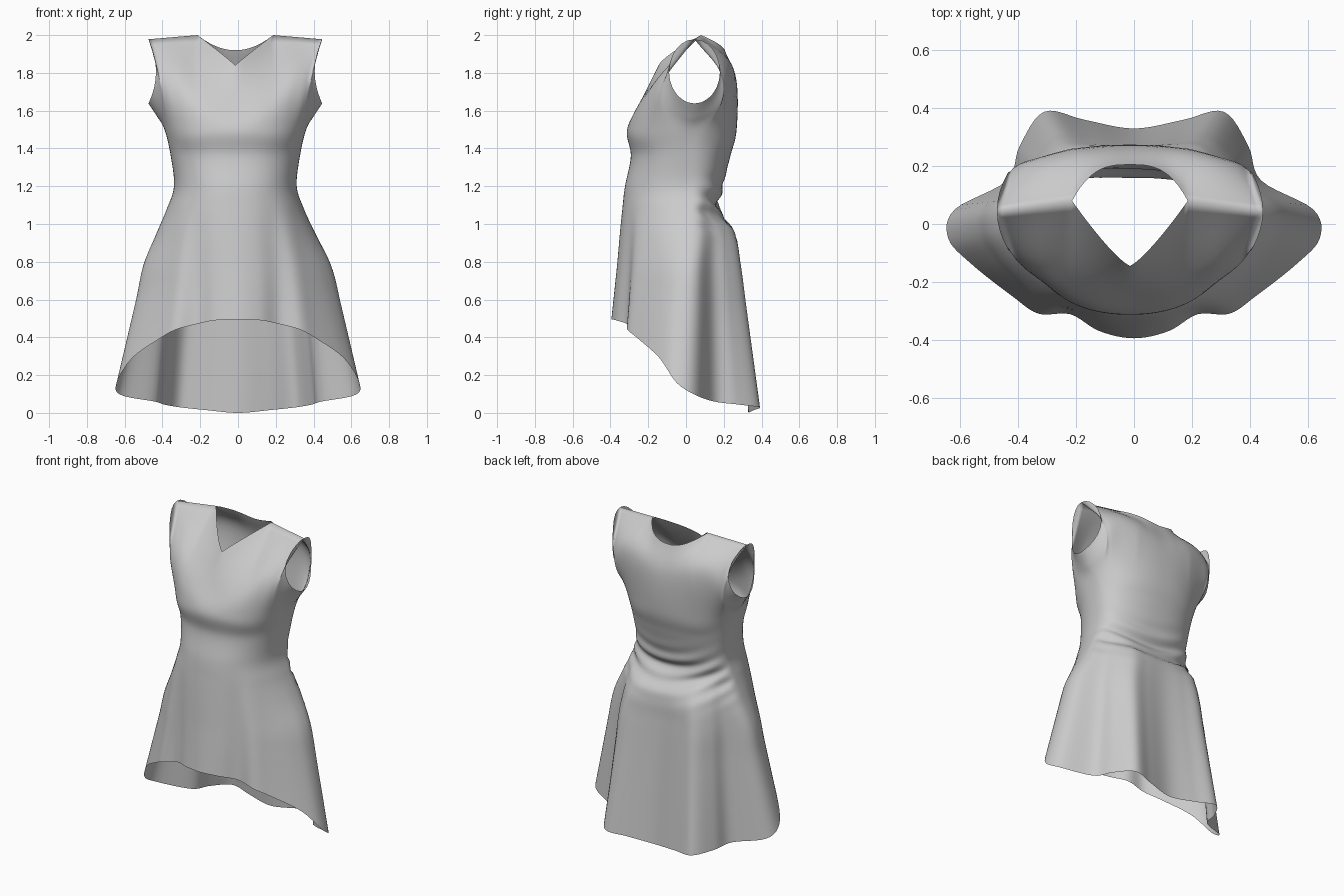
import bpy, bmesh, math
from mathutils import Vector as V

if "Cube" in bpy.data.objects:
    bpy.data.objects.remove(bpy.data.objects["Cube"])

SUB = 6          # samples between key columns
KEYS = 12        # key columns: 0 = front centre, 6 = side seam, 12 = back centre

# Hem of one half, front centre to back centre (wavy, short front, long back)
HEM = [(0, -.395, .495), (.12, -.37, .49), (.22, -.312, .47), (.33, -.31, .44),
       (.42, -.25, .39), (.56, -.14, .29), (.642, -.05, .16), (.62, .05, .095),
       (.44, .15, .06), (.395, .27, .045), (.31, .388, .03), (.17, .36, .015), (0, .33, 0)]

# Yoke line of one half, between the bust and the neck / shoulder / armhole edge
YOKE = [(0, -.24, 1.65), (.12, -.235, 1.66), (.22, -.195, 1.71), (.31, -.16, 1.75),
        (.375, -.14, 1.72), (.385, -.115, 1.64), (.415, .035, 1.57), (.39, .18, 1.64),
        (.385, .205, 1.76), (.31, .225, 1.82), (.2, .25, 1.82), (.1, .265, 1.77), (0, .268, 1.75)]

# Body sections: height, half width, front y, back y
BODY = [(.78, .495, -.365, .29), (.95, .42, -.35, .265), (1.08, .363, -.337, .175),
        (1.2, .325, -.323, .195), (1.36, .342, -.292, .235), (1.5, .375, -.312, .268)]


def spline(a, b, c, d, t):
    return .5 * (2 * b + (c - a) * t + (2 * a - 5 * b + 4 * c - d) * t * t
                 + (3 * b - a - 3 * c + d) * t ** 3)


def along(keys, s):
    """Smooth half curve through key columns, mirrored past both centres."""
    def key(i):
        if i < 0:
            return V(keys[-i]) * V((1, 1, 1)) - V((2 * keys[-i][0], 0, 0))
        if i > KEYS:
            p = V(keys[2 * KEYS - i])
            return V((-p.x, p.y, p.z))
        return V(keys[i])
    i = min(int(s), KEYS - 1)
    return spline(key(i - 1), key(i), key(i + 1), key(i + 2), s - i)


def section(s, z, w, front, back):
    """Rounded body section with separate front and back depth."""
    a = math.pi * s / KEYS
    sx, cy = math.sin(a), math.cos(a)
    mid = .03
    depth = (mid - front) if cy > 0 else (back - mid)
    e = 2 / 2.25
    return V((w * abs(sx) ** e, mid - math.copysign(abs(cy) ** e, cy) * depth, z))


def top_edge(s):
    """Neckline, shoulder seam and armhole."""
    neck, tip = V((.2, .08, 2.0)), V((.46, .045, 1.978))
    if s < 2:                                   # front V neck
        t = s / 2
        return V((.2 * t, -.145 + .225 * t ** 1.25, 1.84 + .16 * t ** .95))
    if s > 10:                                  # round back neck
        t = (12 - s) / 2
        return V((.2 * t, .205 - .125 * t ** 3, 1.92 + .08 * t ** 2))
    if s <= 4:
        return neck.lerp(tip, (s - 2) / 2)
    if s >= 8:
        return neck.lerp(tip, (10 - s) / 2)
    a = (s - 4) / 4 * math.tau                  # armhole loop
    return V((.42 + .04 * math.cos(a) ** 2, .045 - .135 * math.sin(a), 1.808 + .17 * math.cos(a)))


def column(s):
    """One strip of cloth from hem to top edge."""
    hem = along(HEM, s)
    rings = []
    for (z, w, f, b), k in zip(BODY, (.6, .35, .12, 0, 0, 0)):
        p = section(s, z, w, f, b)
        folds = V((hem.x * w / .642, hem.y * (f / -.395 if hem.y < 0 else b / .37), z))
        rings.append(p.lerp(folds, k))
    pts = [hem, hem.lerp(rings[0], .35), hem.lerp(rings[0], .7)] + rings
    pts += [along(YOKE, s), top_edge(s)]
    pts = [2 * pts[0] - pts[1]] + pts + [2 * pts[-1] - pts[-2]]
    out = []
    for i in range(1, len(pts) - 2):
        out += [spline(*pts[i - 1:i + 3], t / 8) for t in range(8)]
    return out + [pts[-2]]


def drape(p):
    """Waist creases at the back and the slight lean of the torso."""
    back = max(0, min(1, p.y / .12))
    near = math.exp(-((p.z - 1.1) / .12) ** 2)
    sag = p.z + .9 * (.09 - p.x * p.x) + .12 * p.x
    p.y += .011 * back * near * math.sin(sag * 62)
    t = max(0, min(1, (p.z - .6) / .5))
    p.x -= .014 * t * t * (3 - 2 * t)
    return p


bm = bmesh.new()
grid = []
n = KEYS * SUB
for c in range(2 * n):
    half = column((c if c <= n else 2 * n - c) / SUB)
    side = 1 if c <= n else -1
    grid.append([bm.verts.new(drape(V((p.x * side, p.y, p.z)))) for p in half])
for c in range(2 * n):
    a, b = grid[c], grid[(c + 1) % (2 * n)]
    for r in range(len(a) - 1):
        bm.faces.new((a[r], b[r], b[r + 1], a[r + 1]))

# Sew the shoulder seams
bmesh.ops.remove_doubles(bm, verts=[col[-1] for col in grid], dist=.0005)
bmesh.ops.recalc_face_normals(bm, faces=bm.faces)
for f in bm.faces:
    f.smooth = True
mesh = bpy.data.meshes.new("dress")
bm.to_mesh(mesh)
bm.free()
dress = bpy.data.objects.new("dress", mesh)
bpy.context.collection.objects.link(dress)
